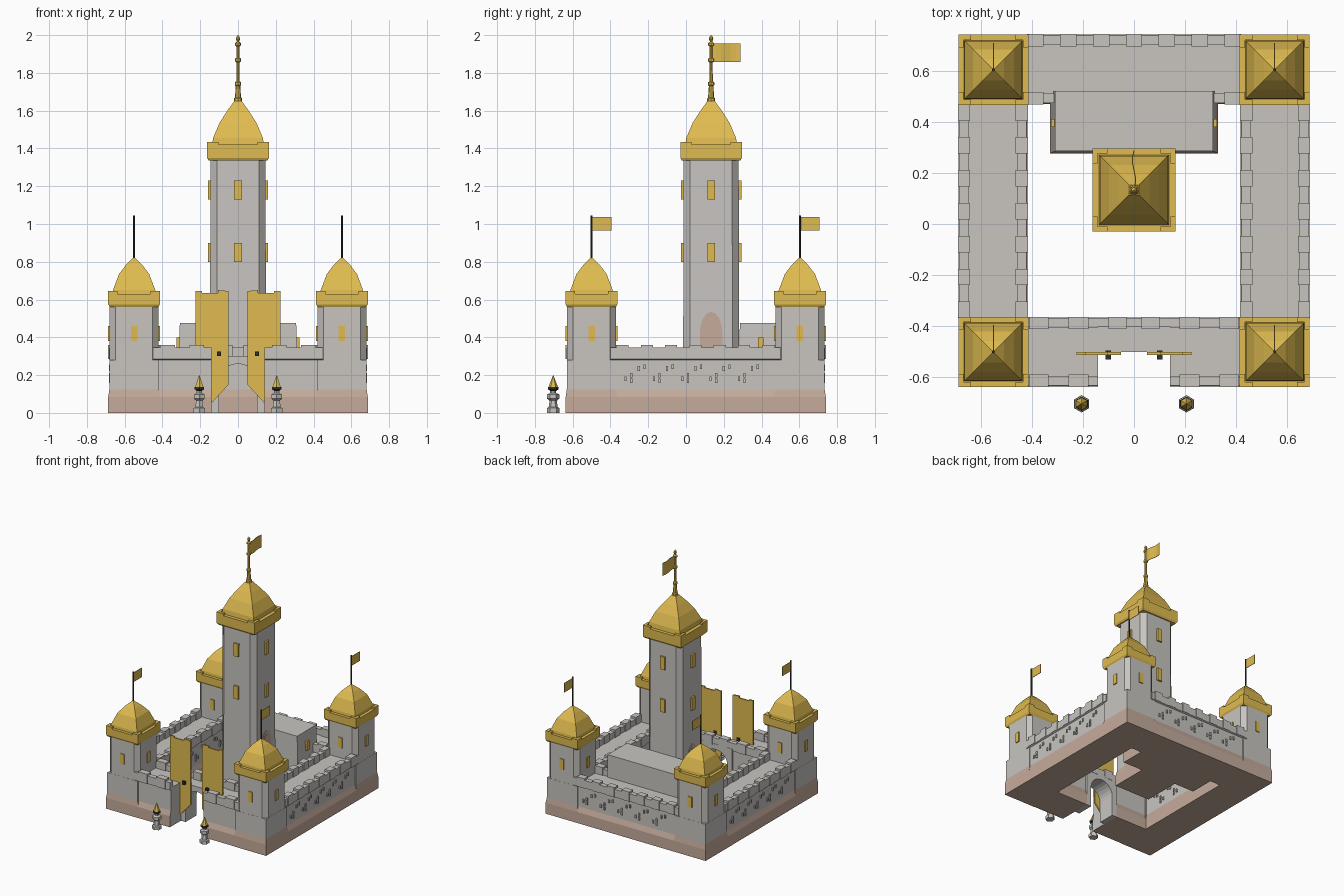
import bpy, bmesh, math
from mathutils import Matrix, Vector

if "Cube" in bpy.data.objects:
    bpy.data.objects.remove(bpy.data.objects["Cube"])


def mat(name, c):
    m = bpy.data.materials.new(name)
    m.diffuse_color = (*c, 1)
    m.use_nodes = True
    m.node_tree.nodes["Principled BSDF"].inputs["Base Color"].default_value = m.diffuse_color
    return m


STONE = mat("stone", (.58, .56, .53))
TAN = mat("tan_stone", (.56, .41, .33))
GOLD = mat("gold", (.74, .50, .08))
DARK = mat("dark_iron", (.03, .03, .03))


def finish(name, bm, m, M=Matrix(), base=False):
    """Turn a bmesh into an object; base=True tints the lowest faces."""
    bmesh.ops.recalc_face_normals(bm, faces=bm.faces)
    me = bpy.data.meshes.new(name)
    me.materials.append(m)
    if base:
        me.materials.append(TAN)
        for f in bm.faces:
            if max(v.co.z for v in f.verts) < .13:
                f.material_index = 1
    bm.to_mesh(me)
    bm.free()
    o = bpy.data.objects.new(name, me)
    o.matrix_world = M
    bpy.context.collection.objects.link(o)
    return o


def box(bm, x0, x1, y0, y1, z0, z1):
    c = Vector(((x0 + x1) / 2, (y0 + y1) / 2, (z0 + z1) / 2))
    M = Matrix.Translation(c) @ Matrix.Diagonal((x1 - x0, y1 - y0, z1 - z0, 1))
    bmesh.ops.create_cube(bm, size=1, matrix=M)


def loft(bm, rings):
    """Bridge rings of points and cap both ends."""
    rs = [[bm.verts.new(p) for p in r] for r in rings]
    n = len(rs[0])
    for a, b in zip(rs, rs[1:]):
        for i in range(n):
            bm.faces.new((a[i], a[(i + 1) % n], b[(i + 1) % n], b[i]))
    bm.faces.new(rs[0])
    bm.faces.new(rs[-1])


def square(h, z, ch=0):
    """Square ring of half width h with optional cut corners."""
    if not ch:
        return [(h, h, z), (-h, h, z), (-h, -h, z), (h, -h, z)]
    k = h - ch
    return [(h, k, z), (k, h, z), (-k, h, z), (-h, k, z),
            (-h, -k, z), (-k, -h, z), (k, -h, z), (h, -k, z)]


def ngon(r, z, n=6):
    return [(r * math.cos(math.tau * i / n), r * math.sin(math.tau * i / n), z) for i in range(n)]


def loft_obj(name, rings, m, M=Matrix(), base=False):
    bm = bmesh.new()
    loft(bm, rings)
    return finish(name, bm, m, M, base)


def windows(name, h, spec, w, M):
    """Gold window blocks on all four sides of a tower."""
    bm = bmesh.new()
    for z0, z1 in spec:
        box(bm, -w, w, -h, h, z0, z1)
        box(bm, -h, h, -w, w, z0, z1)
    finish(name, bm, GOLD, M)


def collar(name, h, z0, z1, leg, M):
    """Flared gold rim with raised corners."""
    bm = bmesh.new()
    loft(bm, [square(h - .008, z0), square(h, z0 + .015), square(h, z1 - .015)])
    for sx in (0, 1):
        for sy in (0, 1):
            x, y = (-h, h - leg)[sx], (-h, h - leg)[sy]
            xe, ye = (-h, h - .02)[sx], (-h, h - .02)[sy]
            box(bm, x, x + leg, ye, ye + .02, z1 - .02, z1)
            box(bm, xe, xe + .02, y, y + leg, z1 - .02, z1)
    finish(name, bm, GOLD, M)


def flag(name, y1, z0, z1, wave, M):
    bm = bmesh.new()
    rings = []
    for i in range(7):
        t = i / 6
        x = wave * math.sin(t * math.tau)
        y = y1 * t
        rings.append([(x - .002, y, z0), (x + .002, y, z0), (x + .002, y, z1), (x - .002, y, z1)])
    loft(bm, rings)
    finish(name, bm, GOLD, M)


# Curtain walls: one cross-section with walk and two parapets
PROFILE = [(0, 0), (0, .085), (.013, .125), (.013, .28), (.003, .285), (.003, .345), (.04, .345),
           (.04, .30), (.23, .30), (.23, .345), (.267, .345), (.267, .285), (.257, .28),
           (.257, .125), (.27, .085), (.27, 0)]


def wall(name, a, b, M, bricks=True):
    loft_obj(name, [[(x, y, z) for y, z in PROFILE] for x in (a, b)], STONE, M, True)
    bm = bmesh.new()
    n = max(1, round((b - a) / .13))
    step = (b - a) / n
    for i in range(n):
        x = a + step * (i + .25)
        box(bm, x, x + step / 2, -.002, .046, .285, .36)
        box(bm, x, x + step / 2, .224, .272, .285, .36)
    finish(name + "_merlons", bm, STONE, M)
    if bricks:
        bm = bmesh.new()
        for i in range(-2, 3):
            for dx, z in ((0, .235), (.03, .245), (-.04, .20), (-.07, .18), (-.04, .17)):
                x = (a + b) / 2 + i * .15 + dx
                box(bm, x - .006, x + .006, .005, .02, z - .012, z + .012)
                box(bm, x - .006, x + .006, .25, .264, z - .012, z + .012)
        finish(name + "_bricks", bm, STONE, M)


def place(x, y, deg=0):
    return Matrix.Translation((x, y, 0)) @ Matrix.Rotation(math.radians(deg), 4, 'Z')


wall("right_wall", -.40, .50, place(.687, 0, 90))
wall("left_wall", -.50, .40, place(-.687, 0, -90))
wall("back_wall", -.45, .45, place(0, .74, 180))
wall("front_wall_right", .14, .45, place(0, -.635), False)
wall("front_wall_left", -.45, -.14, place(0, -.635), False)

# Recessed gate with an arched passage
arch = [(.1 * math.cos(math.pi * i / 12), .16 + .1 * math.sin(math.pi * i / 12)) for i in range(13)]
outline = [(.14, 0), (.1, 0)] + arch + [(-.1, 0), (-.14, 0), (-.14, .30), (.14, .30)]
loft_obj("gate_arch", [[(x, y, z) for x, z in outline] for y in (-.50, -.365)], STONE)
bm = bmesh.new()
box(bm, -.14, .14, -.40, -.368, .29, .345)
for x in (-.1, .03):
    box(bm, x, x + .07, -.41, -.363, .29, .36)
finish("gate_parapet", bm, STONE)

# Corner towers
for x in (-.55, .55):
    for y in (-.50, .603):
        M = place(x, y)
        loft_obj("tower_base", [square(.137, 0), square(.137, .085), square(.131, .125),
                                square(.131, .28)], STONE, M, True)
        loft_obj("tower_shaft", [square(.130, .28, .032), square(.130, .57, .032)], STONE, M)
        windows("tower_windows", .137, [(.38, .46)], .017, M)
        collar("tower_collar", .137, .56, .645, .05, M)
        loft_obj("tower_roof", [square(.115, .62), square(.112, .65), square(.080, .735),
                                square(.042, .785), square(.001, .825)], GOLD, M)
        loft_obj("tower_pole", [ngon(.006, .80, 8), ngon(.006, 1.045, 8)], DARK, M)
        flag("tower_flag", .105, .965, 1.037, 0, M)

# Central keep
K = place(0, .133)
loft_obj("keep_base", [square(.155, 0), square(.155, .085), square(.148, .125), square(.148, .28)],
         STONE, K, True)
loft_obj("keep_shaft", [square(.148, .28, .035), square(.146, 1.34, .035)], STONE, K)
windows("keep_windows", .160, [(.80, .90), (1.13, 1.23)], .02, K)
collar("keep_collar", .163, 1.335, 1.435, .06, K)
loft_obj("keep_roof", [square(.138, 1.41), square(.132, 1.455), square(.098, 1.535),
                       square(.060, 1.595), square(.020, 1.65)], GOLD, K)
FIN = [(.021, 1.64), (.021, 1.665), (.016, 1.67), (.012, 1.73), (.017, 1.735), (.017, 1.75),
       (.009, 1.755), (.008, 1.855), (.016, 1.86), (.016, 1.875), (.008, 1.88), (.008, 1.94),
       (.016, 1.945), (.016, 1.957), (.006, 1.965), (.012, 1.98), (.008, 1.992), (.001, 2.0)]
loft_obj("keep_finial", [ngon(r, z, 8) for r, z in FIN], GOLD, K)
flag("keep_flag", .155, 1.857, 1.955, .006, K)

# Pointed doors on both sides of the keep: frame and inner leaf
def pointed(w, spring, top):
    side = [(w * math.cos(t * math.pi / 8), spring + (top - spring) * math.sin(t * math.pi / 8))
            for t in range(5)]
    return [(w, 0)] + side + [(-a, z) for a, z in side[-2::-1]] + [(-w, 0)]


for name, w, top, h in (("keep_door_frame", .060, .535, .151), ("keep_door", .042, .505, .154)):
    loft_obj(name, [[(x, y, z) for y, z in pointed(w, .42, top)] for x in (-h, h)], TAN, K)

# Hall behind the keep
bm = bmesh.new()
loft(bm, [[(-w, y0, z), (w, y0, z), (w, .52, z), (-w, .52, z)]
          for w, y0, z in ((.328, .275, 0), (.328, .275, .085), (.32, .28, .125), (.308, .285, .475))])
finish("hall", bm, STONE, base=True)
bm = bmesh.new()
box(bm, -.325, .325, .38, .41, .33, .40)
finish("hall_windows", bm, GOLD)

# Mirrored gate banners, brackets and gate posts
for s in (-1, 1):
    shape = [(.05, .645), (.05, .15), (.137, .055), (.225, .15), (.225, .645), (.19, .645),
             (.19, .635), (.105, .635), (.105, .65)]
    loft_obj("gate_banner", [[(s * x, y, z) for x, z in shape] for y in (-.512, -.501)], GOLD)
    bm = bmesh.new()
    box(bm, s * .1 - .011, s * .1 + .011, -.53, -.495, .30, .325)
    finish("banner_bracket", bm, DARK)
    P = place(s * .205, -.703, 30)
    loft_obj("post_stone", [ngon(r, z) for r, z in (
        (.034, 0), (.034, .025), (.024, .03), (.019, .065), (.032, .075), (.032, .098),
        (.016, .105), (.016, .12))], STONE, P)
    loft_obj("post_cup", [ngon(r, z) for r, z in ((.014, .115), (.028, .125), (.028, .138))], DARK, P)
    loft_obj("post_spike", [ngon(.025, .137), ngon(.001, .20)], GOLD, P)
